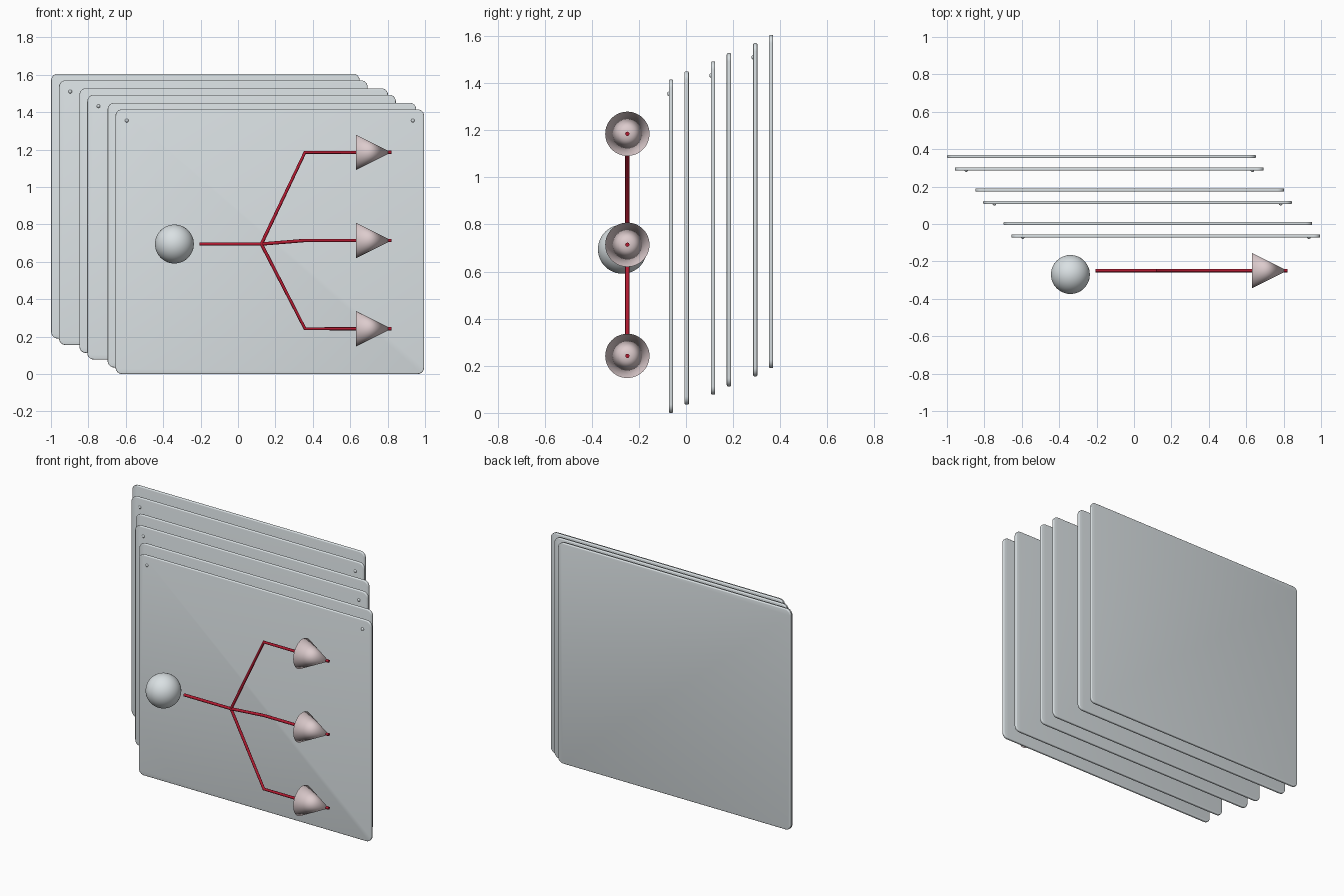
import bpy, bmesh, math

if "Cube" in bpy.data.objects:
    bpy.data.objects.remove(bpy.data.objects["Cube"])


def material(name, color):
    m = bpy.data.materials.new(name)
    m.diffuse_color = (*color, 1)
    m.use_nodes = True
    m.node_tree.nodes["Principled BSDF"].inputs["Base Color"].default_value = m.diffuse_color
    return m


PALE = material("pale_glass", (0.70, 0.75, 0.77))
RED = material("dark_red", (0.45, 0.01, 0.03))
PINK = material("pale_pink", (0.72, 0.60, 0.61))


def finish(name, bm, mat, smooth=True):
    me = bpy.data.meshes.new(name)
    bm.to_mesh(me)
    bm.free()
    ob = bpy.data.objects.new(name, me)
    bpy.context.collection.objects.link(ob)
    me.materials.append(mat)
    for p in me.polygons:
        p.use_smooth = smooth
    return ob


W, H, T, R, BEVEL = 1.65, 1.415, 0.018, 0.035, 0.005


def panel(name, x0, y, z0):
    """Thin upright sheet with rounded corners and softened rims."""
    bm = bmesh.new()
    verts = []
    corners = [(W - R, H - R), (R, H - R), (R, R), (W - R, R)]
    for k, (cx, cz) in enumerate(corners):
        for i in range(7):
            a = math.pi / 2 * (k + i / 6)
            verts.append(bm.verts.new((x0 + cx + R * math.cos(a), y - T / 2,
                                       z0 + cz + R * math.sin(a))))
    front = bm.faces.new(verts)
    ext = bmesh.ops.extrude_face_region(bm, geom=[front], use_keep_orig=True)
    for v in ext["geom"]:
        if isinstance(v, bmesh.types.BMVert):
            v.co.y += T
    bmesh.ops.recalc_face_normals(bm, faces=bm.faces[:])
    rims = [e for e in bm.edges if abs(e.verts[0].co.y - e.verts[1].co.y) < 1e-5]
    bmesh.ops.bevel(bm, geom=rims, offset=BEVEL, segments=3, profile=0.5,
                    affect='EDGES', clamp_overlap=True)
    ob = finish(name, bm, PALE)
    bpy.context.view_layer.objects.active = ob
    ob.select_set(True)
    bpy.ops.object.shade_smooth_by_angle(angle=math.radians(35))
    ob.select_set(False)


def ball(name, x, y, z, r, seg=48):
    bm = bmesh.new()
    bmesh.ops.create_uvsphere(bm, u_segments=seg, v_segments=seg // 2, radius=r)
    bmesh.ops.translate(bm, verts=bm.verts, vec=(x, y, z))
    finish(name, bm, PALE)


# Three stepped pairs of sheets, with two pins on each front sheet
for i in range(3):
    x, y, z = -0.655 - 0.151 * i, -0.064 + 0.179 * i, 0.0775 * i
    panel(f"front_sheet_{i + 1}", x, y, z)
    panel(f"back_sheet_{i + 1}", x - 0.042, y + 0.067, z + 0.035)
    for side, px in (("left", x + 0.06), ("right", x + W - 0.06)):
        ball(f"pin_{side}_{i + 1}", px, y - T / 2 + 0.003, z + H - 0.06, 0.01, 16)

# Source ball
ball("source_ball", -0.34, -0.27, 0.695, 0.104)

# Branching rods: one stem and three bent branches
Y = -0.249
HEIGHTS = (("top", 1.185), ("middle", 0.714), ("bottom", 0.242))
FORK = (0.125, 0.695)


def rod(name, points):
    cu = bpy.data.curves.new(name, 'CURVE')
    cu.dimensions = '3D'
    cu.bevel_depth = 0.009
    cu.bevel_resolution = 4
    cu.use_fill_caps = True
    sp = cu.splines.new('POLY')
    sp.points.add(len(points) - 1)
    for p, (x, z) in zip(sp.points, points):
        p.co = (x, Y, z, 1)
    cu.materials.append(RED)
    ob = bpy.data.objects.new(name, cu)
    bpy.context.collection.objects.link(ob)


rod("stem_rod", [(-0.207, 0.695), FORK])
for label, z in HEIGHTS:
    rod(f"{label}_branch_rod", [FORK, (0.358, z), (0.82, z)])
    # Arrow head cone pointing along +x
    bm = bmesh.new()
    bmesh.ops.create_cone(bm, cap_ends=True, segments=48, radius1=0.094,
                          radius2=0, depth=0.188)
    for v in bm.verts:
        a, b, c = v.co
        v.co = (0.726 + c, Y + b, z - a)
    finish(f"{label}_arrow_head", bm, PINK)
